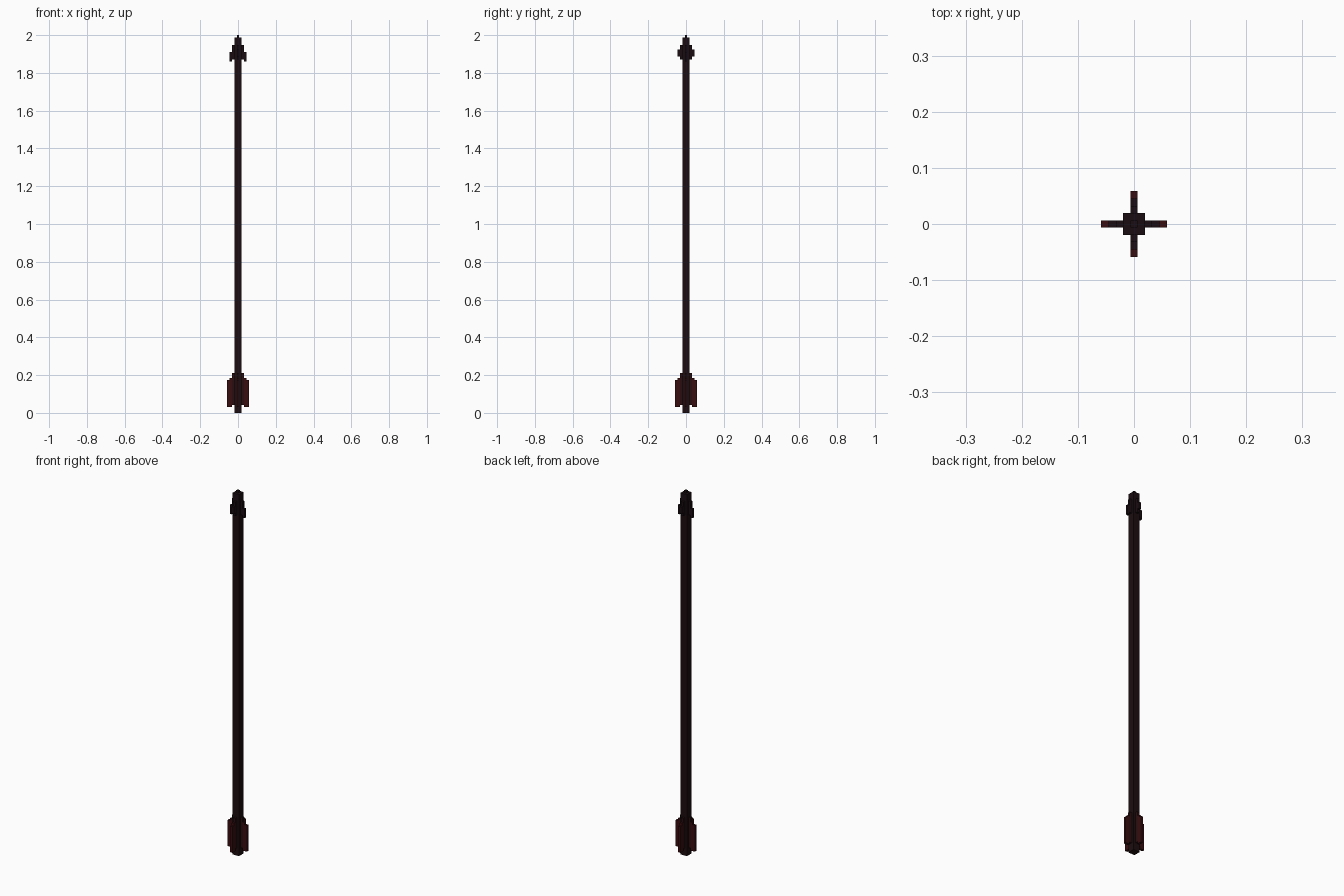
import bpy, bmesh

if "Cube" in bpy.data.objects:
    bpy.data.objects.remove(bpy.data.objects["Cube"])

V = 0.013  # block size: everything is built from this unit


def material(name, rgb):
    m = bpy.data.materials.new(name)
    m.diffuse_color = (*rgb, 1)
    m.use_nodes = True
    m.node_tree.nodes["Principled BSDF"].inputs["Base Color"].default_value = m.diffuse_color
    return m


dark_wood = material("dark wood", (0.012, 0.004, 0.005))
black_iron = material("black iron", (0.010, 0.004, 0.006))
dark_red = material("dark red feather", (0.040, 0.004, 0.005))
deep_red = material("deep red feather", (0.022, 0.004, 0.005))


def blocks(name, boxes, mats):
    """boxes: (x0, x1, y0, y1, z0, z1, material index)"""
    bm = bmesh.new()
    for x0, x1, y0, y1, z0, z1, mi in boxes:
        r = bmesh.ops.create_cube(bm, size=1)
        for v in r["verts"]:
            v.co = ((x0 + x1) / 2 + v.co.x * (x1 - x0),
                    (y0 + y1) / 2 + v.co.y * (y1 - y0),
                    (z0 + z1) / 2 + v.co.z * (z1 - z0))
        for f in {f for v in r["verts"] for f in v.link_faces}:
            f.material_index = mi
    me = bpy.data.meshes.new(name)
    bm.to_mesh(me)
    bm.free()
    for m in mats:
        me.materials.append(m)
    ob = bpy.data.objects.new(name, me)
    bpy.context.collection.objects.link(ob)
    return ob


def arms(columns, axes="xy"):
    """Thin stepped plates, mirrored on both sides of the shaft.
    columns: (block index from centre, z0, z1, material index)"""
    out = []
    for i, z0, z1, mi in columns:
        for s in (1, -1):
            a, b = sorted((s * (i - .5) * V, s * (i + .5) * V))
            if "x" in axes:
                out.append((a, b, -V / 2, V / 2, z0, z1, mi))
            if "y" in axes:
                out.append((-V / 2, V / 2, a, b, z0, z1, mi))
    return out


# Shaft, three blocks square
h = 1.5 * V
blocks("shaft", [(-h, h, -h, h, 0, 1.87, 0)], [dark_wood])

# Arrowhead: core, point and stepped barbs
core = [(-h, h, -h, h, 1.87, 1.987, 0),
        (-V / 2, V / 2, -V / 2, V / 2, 1.987, 2.0, 0)]
barbs = arms([(2, 1.872, 1.948, 0), (3, 1.86, 1.91, 0)], "x")
barbs += arms([(2, 1.872, 1.948, 0), (3, 1.888, 1.923, 0)], "y")
blocks("arrowhead", core + barbs, [black_iron])

# Four feather vanes
blocks("feathers", arms([(2, 0.042, 0.21, 1), (3, 0.03, 0.186, 0),
                         (4, 0.03, 0.174, 0)]), [dark_red, deep_red])
